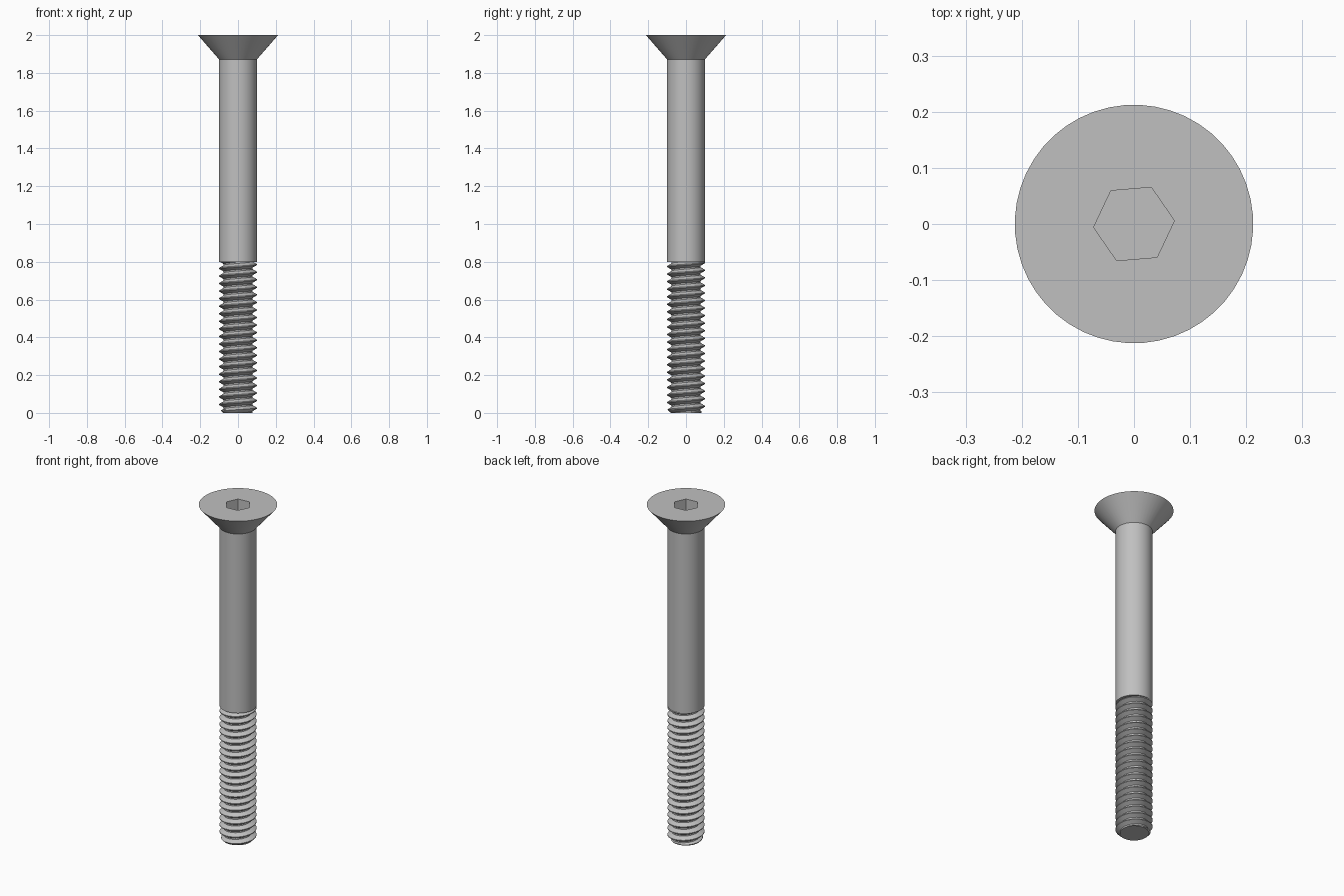
import bpy, bmesh
from math import sin, cos, pi, radians, floor

cube = bpy.data.objects.get("Cube")
if cube:
    bpy.data.objects.remove(cube, do_unlink=True)

SEGS = 48
SHANK_R = 0.1
HEAD_R = 0.2125
HEAD_BASE = 1.871
THREAD_TOP = 0.8
PITCH = 0.04
DEPTH = 0.024
TURN = radians(4.7)

steel = bpy.data.materials.new("steel grey")
steel.use_nodes = True
COLOUR = (0.527, 0.527, 0.527, 1)
steel.diffuse_color = COLOUR
steel.node_tree.nodes["Principled BSDF"].inputs["Base Color"].default_value = COLOUR


def finish(name, bm, angle=30):
    mesh = bpy.data.meshes.new(name)
    bm.to_mesh(mesh)
    bm.free()
    mesh.materials.append(steel)
    obj = bpy.data.objects.new(name, mesh)
    bpy.context.collection.objects.link(obj)
    bpy.ops.object.select_all(action='DESELECT')
    obj.select_set(True)
    bpy.context.view_layer.objects.active = obj
    bpy.ops.object.shade_smooth_by_angle(angle=radians(angle))
    return obj


def circle(radius):
    return lambda a: radius


def hexagon(corner):
    # distance to the edge of a six-sided outline at angle a
    return lambda a: corner * cos(pi / 6) / cos(a % (pi / 3) - pi / 6)


def stack(name, sections, cap_first=False):
    """Joins outlines (shape, height) listed from the top or inside outward."""
    bm = bmesh.new()
    rings = []
    for shape, z in sections:
        ring = []
        for i in range(SEGS):
            a = 2 * pi * i / SEGS
            r = shape(a)
            ring.append(bm.verts.new((r * cos(a + TURN), r * sin(a + TURN), z)))
        rings.append(ring)
    for upper, lower in zip(rings, rings[1:]):
        for i in range(SEGS):
            j = (i + 1) % SEGS
            bm.faces.new((upper[i], lower[i], lower[j], upper[j]))
    if cap_first:
        bm.faces.new(rings[0])
    return finish(name, bm)


# countersunk head with its hex socket
socket = hexagon(0.0722)
stack("countersunk_head", [(socket, 1.92), (socket, 2.0),
                           (circle(HEAD_R), 2.0), (circle(SHANK_R), HEAD_BASE)],
      cap_first=True)

# plain shank with a flat shoulder over the thread
stack("shank", [(circle(SHANK_R), HEAD_BASE), (circle(SHANK_R), THREAD_TOP),
                (circle(SHANK_R - DEPTH - 0.004), THREAD_TOP)])

# right-hand thread: one pitch of profile (height fraction, depth fraction) swept up a helix
profile = [(-0.0625, 0), (0.0625, 0), (0.2, 0.4), (0.3, 0.7),
           (0.41, 1), (0.59, 1), (0.7, 0.7), (0.8, 0.4), (0.9375, 0)]
bm = bmesh.new()
columns = []
first = -3 * SEGS
last = (floor(THREAD_TOP / PITCH) + 2) * SEGS
for i in range(first, last + 1):
    a = 2 * pi * i / SEGS
    column = []
    for up, deep in profile:
        z = 0.025 + PITCH * (i / SEGS + up)
        r = min(SHANK_R - DEPTH * deep, 0.08 + max(z, -0.02))   # end chamfer
        column.append(bm.verts.new((r * cos(a), r * sin(a), z)))
    columns.append(column)
for c, d in zip(columns, columns[1:]):
    for k in range(len(profile) - 1):
        bm.faces.new((c[k], d[k], d[k + 1], c[k + 1]))
bmesh.ops.remove_doubles(bm, verts=bm.verts, dist=1e-5)

# trim the helix flat at both ends and close the tip
for height, side in ((THREAD_TOP, 1), (0, -1)):
    bmesh.ops.bisect_plane(bm, geom=bm.verts[:] + bm.edges[:] + bm.faces[:],
                           dist=1e-6, plane_co=(0, 0, height),
                           plane_no=(0, 0, side), clear_outer=True)
rim = [e for e in bm.edges if e.is_boundary and all(abs(v.co.z) < 1e-4 for v in e.verts)]
bmesh.ops.triangle_fill(bm, edges=rim, use_beauty=True, normal=(0, 0, -1))
bmesh.ops.recalc_face_normals(bm, faces=bm.faces)
finish("thread", bm)
